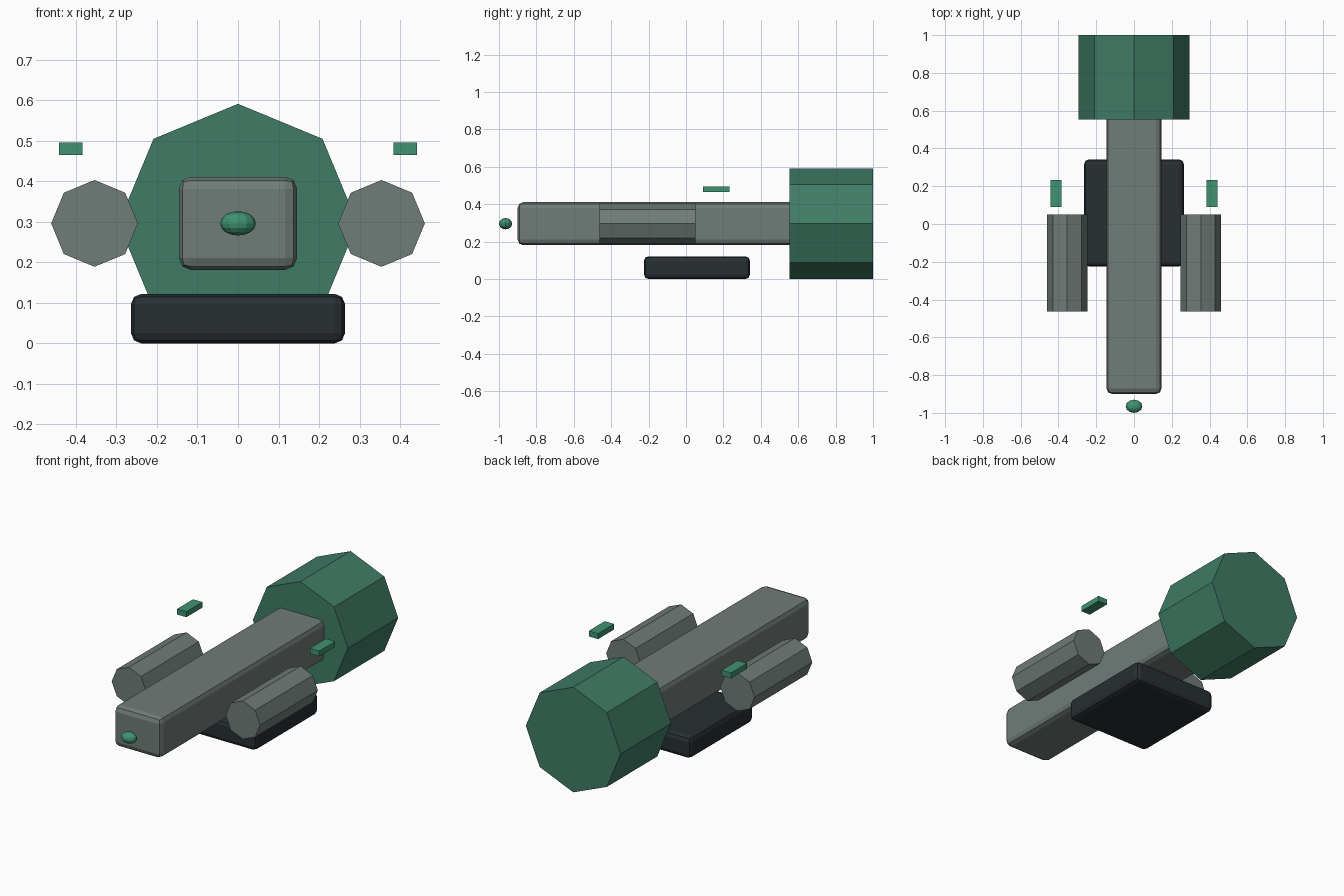
import bpy
from math import pi

if "Cube" in bpy.data.objects:
    bpy.data.objects.remove(bpy.data.objects["Cube"])


def material(name, color):
    mat = bpy.data.materials.new(name)
    mat.diffuse_color = (*color, 1)
    mat.use_nodes = True
    mat.node_tree.nodes["Principled BSDF"].inputs["Base Color"].default_value = mat.diffuse_color
    return mat


GREY = material("hull_grey", (0.16, 0.20, 0.185))
GREEN = material("dark_green", (0.05, 0.20, 0.13))
BRIGHT = material("bright_green", (0.05, 0.29, 0.17))
DARK = material("charcoal", (0.021, 0.028, 0.032))


def finish(name, mat):
    obj = bpy.context.object
    obj.name = name
    obj.data.materials.append(mat)
    return obj


def box(name, low, high, mat, bevel=0):
    """Box between two corners, with an optional rounded edge."""
    centre = [(a + b) / 2 for a, b in zip(low, high)]
    bpy.ops.mesh.primitive_cube_add(size=1, location=centre)
    obj = finish(name, mat)
    obj.scale = [b - a for a, b in zip(low, high)]
    bpy.ops.object.transform_apply(location=False, rotation=False, scale=True)
    if bevel:
        mod = obj.modifiers.new("rounded_edges", "BEVEL")
        mod.width = bevel
        mod.segments = 2
    return obj


def drum(name, x, y0, y1, radius, mat):
    """Eight-sided drum lying along y, with a corner pointing up."""
    bpy.ops.mesh.primitive_cylinder_add(
        vertices=8, radius=radius, depth=y1 - y0,
        location=(x, (y0 + y1) / 2, AXIS_Z), rotation=(pi / 2, 0, 0))
    return finish(name, mat)


AXIS_Z = 0.296

# Long central body and the base slab below it
box("main_body", (-0.146, -0.9, 0.181), (0.146, 0.6, 0.411), GREY, 0.03)
box("base_slab", (-0.264, -0.225, 0), (0.264, 0.342, 0.122), DARK, 0.025)

# Large rear drum
drum("rear_drum", 0, 0.553, 1.0, 0.295, GREEN)

# Side pods and the small floating plates above them
for side, sign in (("left", -1), ("right", 1)):
    drum(side + "_pod", sign * 0.354, -0.462, 0.05, 0.107, GREY)
    x = sign * 0.4125
    box(side + "_plate", (x - 0.029, 0.09, 0.465), (x + 0.029, 0.232, 0.496), BRIGHT)

# Nose light
bpy.ops.mesh.primitive_uv_sphere_add(segments=12, ring_count=8, radius=1,
                                     location=(0, -0.965, AXIS_Z))
nose = finish("nose_light", BRIGHT)
nose.scale = (0.044, 0.035, 0.03)
